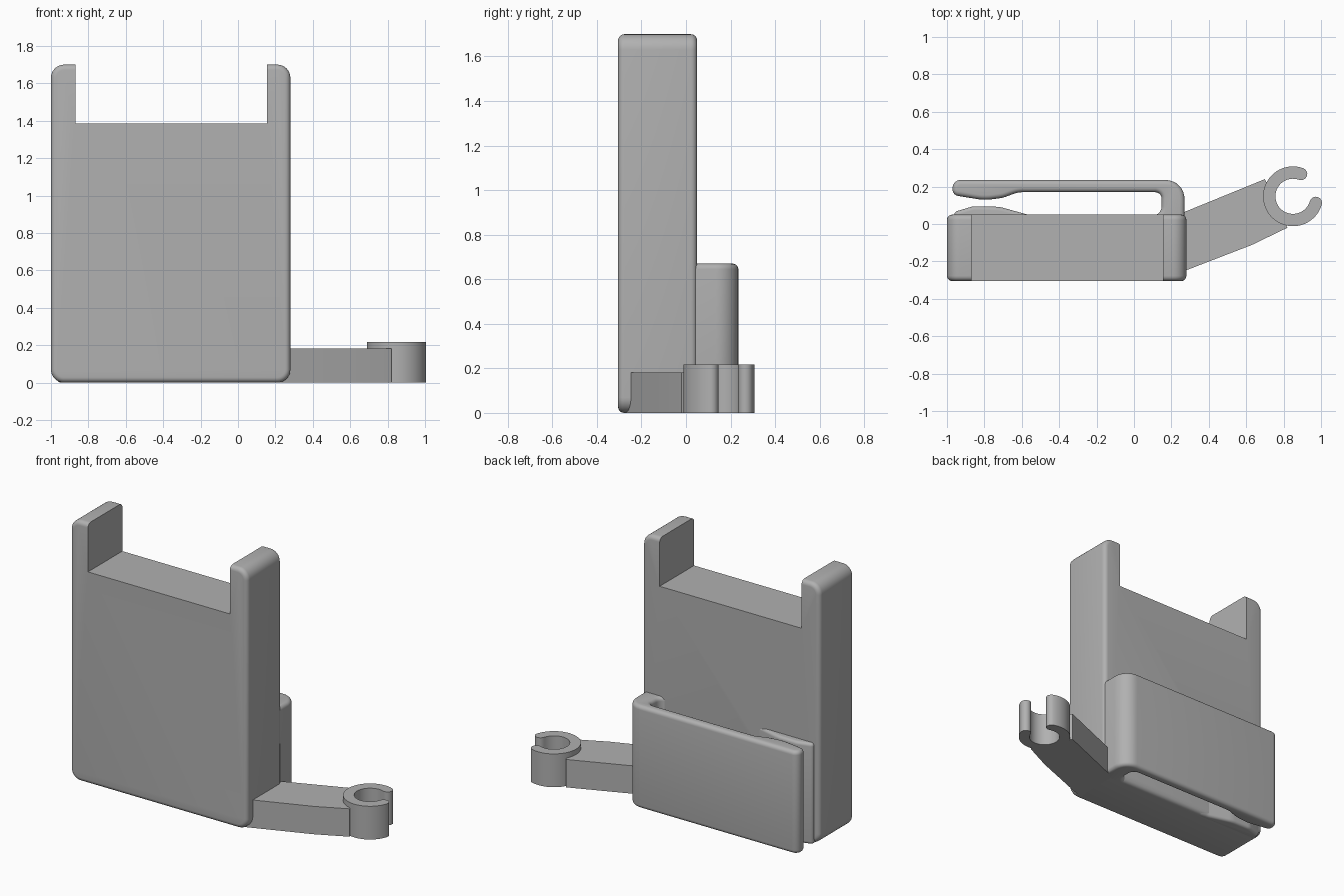
import bpy, bmesh, math
from mathutils import Vector

if "Cube" in bpy.data.objects:
    bpy.data.objects.remove(bpy.data.objects["Cube"])

grey = bpy.data.materials.new("plain grey")
grey.use_nodes = True
GREY = (0.44, 0.44, 0.44, 1)
grey.diffuse_color = GREY
grey.node_tree.nodes["Principled BSDF"].inputs["Base Color"].default_value = GREY


def rounded(corners, steps=8):
    """Outline from (u, v, radius) corners, each replaced by a tangent arc."""
    out = []
    for i, (u, v, r) in enumerate(corners):
        p = Vector((u, v))
        if r == 0:
            out.append(p)
            continue
        a = (Vector(corners[i - 1][:2]) - p).normalized()
        b = (Vector(corners[(i + 1) % len(corners)][:2]) - p).normalized()
        half = a.angle(b) / 2
        reach = r / math.tan(half)
        centre = p + (a + b).normalized() * r / math.sin(half)
        start, end = p + a * reach - centre, p + b * reach - centre
        turn = math.atan2(start.x * end.y - start.y * end.x, start.dot(end))
        for k in range(steps + 1):
            t = turn * k / steps
            c, s = math.cos(t), math.sin(t)
            out.append(centre + Vector((start.x * c - start.y * s,
                                        start.x * s + start.y * c)))
    return out


def prism(name, outline, low, high, upright=False, soft=0, keep=lambda p: True):
    """Extrude an outline along z (or y if upright) and round its rims."""
    def place(p, w):
        return (p.x, w, p.y) if upright else (p.x, p.y, w)
    bm = bmesh.new()
    base = bm.faces.new([bm.verts.new(place(p, low)) for p in outline])
    top = bmesh.ops.extrude_face_region(bm, geom=[base])["geom"]
    shift = Vector(place(Vector((0, 0)), high - low))
    bmesh.ops.translate(bm, vec=shift,
                        verts=[g for g in top if isinstance(g, bmesh.types.BMVert)])
    bmesh.ops.recalc_face_normals(bm, faces=bm.faces)
    if soft:
        axis = 1 if upright else 2
        rims = [e for e in bm.edges
                if abs(e.verts[0].co[axis] - e.verts[1].co[axis]) < 1e-5
                and keep((e.verts[0].co + e.verts[1].co) / 2)]
        bmesh.ops.bevel(bm, geom=rims, offset=soft, offset_type='OFFSET',
                        segments=5, profile=0.5, affect='EDGES', clamp_overlap=True)
    mesh = bpy.data.meshes.new(name)
    bm.to_mesh(mesh)
    bm.free()
    mesh.materials.append(grey)
    obj = bpy.data.objects.new(name, mesh)
    bpy.context.collection.objects.link(obj)
    bpy.ops.object.select_all(action='DESELECT')
    obj.select_set(True)
    bpy.context.view_layer.objects.active = obj
    bpy.ops.object.shade_smooth_by_angle(angle=math.radians(30))
    return obj


# Main block with a notch in the top; the notch rims stay sharp
body = rounded([(-1, 0, 0.07), (0.28, 0, 0.07), (0.28, 1.7, 0.07), (0.155, 1.7, 0),
                (0.155, 1.385, 0), (-0.87, 1.385, 0), (-0.87, 1.7, 0), (-1, 1.7, 0.07)])
prism("body", body, -0.305, 0.05, upright=True, soft=0.028,
      keep=lambda p: not (p.z > 1.3 and -0.875 < p.x < 0.16))

# Springy clip on the back, with a swollen tip
clip = rounded([(0.27, -0.03, 0), (0.27, 0.235, 0.1), (-0.97, 0.235, 0.042),
                (-0.97, 0.155, 0.035), (-0.8, 0.127, 0.3), (-0.7, 0.14, 0.2),
                (-0.62, 0.17, 0.15), (0.148, 0.17, 0.035), (0.148, 0.045, 0.05),
                (0.06, 0.045, 0), (0.06, -0.03, 0)])
prism("clip", clip, 0, 0.67, soft=0.025)

# Low bump facing the clip tip
bump = rounded([(-0.96, 0, 0), (-0.96, 0.065, 0.02), (-0.86, 0.095, 0.1),
                (-0.72, 0.092, 0.2), (-0.56, 0.048, 0.1), (-0.5, 0.045, 0), (-0.5, 0, 0)])
prism("clip_bump", bump, 0, 0.66, soft=0.02)

# Side arm
arm = rounded([(0.2, -0.278, 0), (0.63, -0.112, 0), (0.82, -0.02, 0),
               (0.7, 0.24, 0), (0.2, 0.036, 0)])
prism("side_arm", arm, 0, 0.182)

# Open ring with rounded tips at the end of the arm
centre = Vector((0.85, 0.148))
inner, outer = 0.094, 0.16
mid, tip = (inner + outer) / 2, (outer - inner) / 2
first, last = math.radians(70), math.radians(344)


def polar(origin, r, a):
    return origin + Vector((math.cos(a), math.sin(a))) * r


N, M = 40, 8
ring = [polar(centre, outer, first + (last - first) * i / N) for i in range(N + 1)]
ring += [polar(polar(centre, mid, last), tip, last + math.pi * i / M) for i in range(1, M)]
ring += [polar(centre, inner, last + (first - last) * i / N) for i in range(N + 1)]
ring += [polar(polar(centre, mid, first), tip, first + math.pi * (1 + i / M)) for i in range(1, M)]
prism("ring_holder", ring, 0, 0.217)
